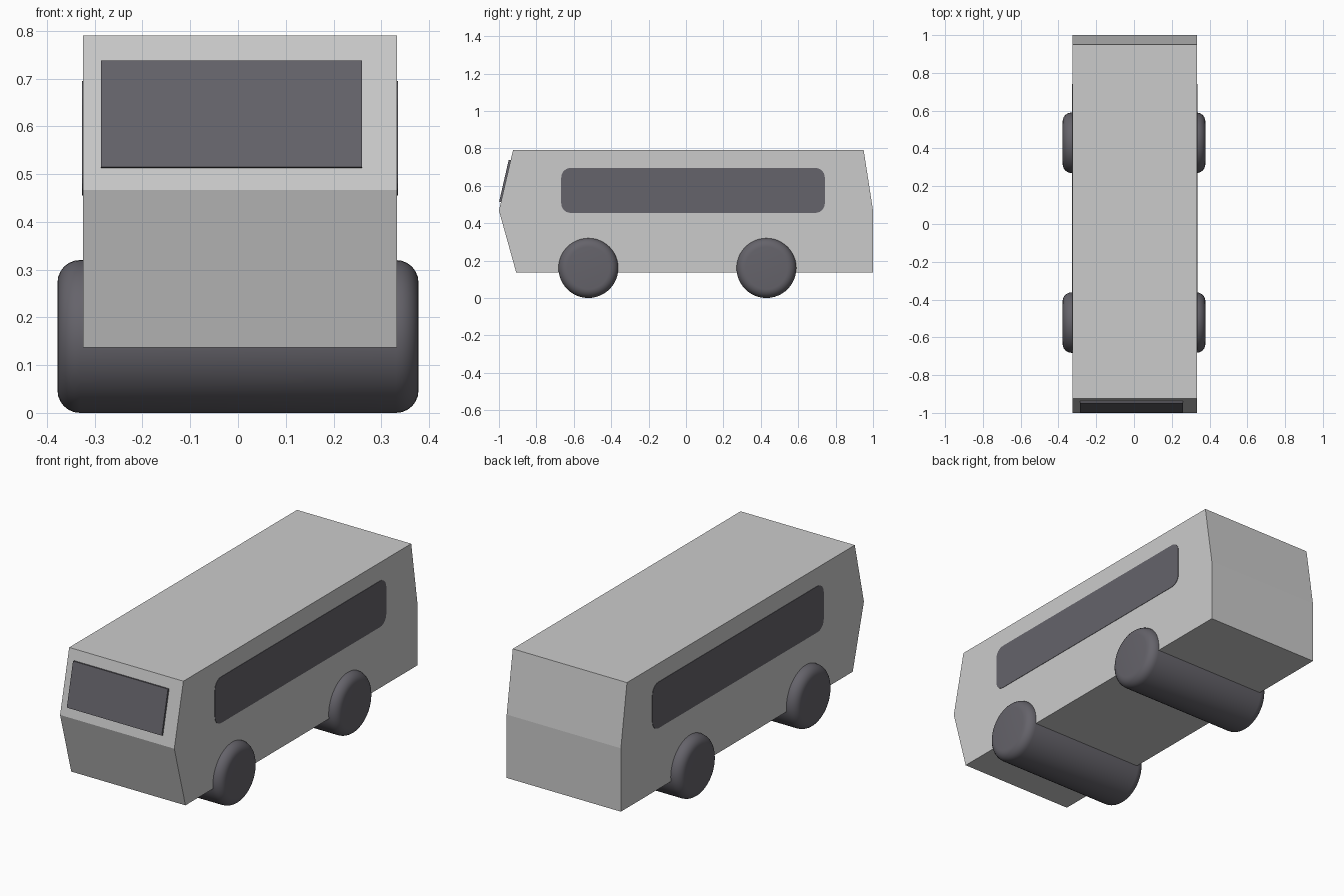
import bpy, bmesh, math
from mathutils import Matrix

if "Cube" in bpy.data.objects:
    bpy.data.objects.remove(bpy.data.objects["Cube"])

dark = bpy.data.materials.new("dark_trim")
dark.diffuse_color = (0.13, 0.125, 0.145, 1)
dark.use_nodes = True
dark.node_tree.nodes["Principled BSDF"].inputs["Base Color"].default_value = dark.diffuse_color


def finish(name, bm, mat=None):
    bmesh.ops.recalc_face_normals(bm, faces=bm.faces[:])
    mesh = bpy.data.meshes.new(name)
    bm.to_mesh(mesh)
    bm.free()
    ob = bpy.data.objects.new(name, mesh)
    bpy.context.collection.objects.link(ob)
    if mat:
        mesh.materials.append(mat)
    return ob


def smooth(ob, angle=35):
    bpy.ops.object.select_all(action='DESELECT')
    ob.select_set(True)
    bpy.context.view_layer.objects.active = ob
    bpy.ops.object.shade_smooth_by_angle(angle=math.radians(angle))


def extrude_profile(name, pts, x0, x1, mat=None):
    """Extrude a (y, z) side profile from x0 to x1."""
    bm = bmesh.new()
    face = bm.faces.new([bm.verts.new((x0, y, z)) for y, z in pts])
    new = bmesh.ops.extrude_face_region(bm, geom=[face], use_keep_orig=True)["geom"]
    verts = [g for g in new if isinstance(g, bmesh.types.BMVert)]
    bmesh.ops.translate(bm, verts=verts, vec=(x1 - x0, 0, 0))
    return finish(name, bm, mat)


def rounded_rect(y0, y1, z0, z1, r, n=6):
    pts = []
    corners = [(y1 - r, z1 - r), (y0 + r, z1 - r), (y0 + r, z0 + r), (y1 - r, z0 + r)]
    for k, (cy, cz) in enumerate(corners):
        for i in range(n + 1):
            a = (k + i / n) * math.pi / 2
            pts.append((cy + r * math.cos(a), cz + r * math.sin(a)))
    return pts


# Body shell
X0, X1 = -0.325, 0.333
nose, roof_front = (-1.0, 0.467), (-0.925, 0.79)
extrude_profile("body", [(-0.908, 0.137), nose, roof_front,
                         (0.95, 0.79), (1.0, 0.467), (1.0, 0.137)], X0, X1)

# Side windows, almost flush with the body sides
outline = rounded_rect(-0.667, 0.742, 0.455, 0.695, 0.05)
for name, a, b in (("left_window", X0 - 0.002, X0 + 0.02),
                   ("right_window", X1 - 0.02, X1 + 0.002)):
    extrude_profile(name, outline, a, b, dark)

# Windscreen slab lying on the slanted upper front
extrude_profile("windscreen", [(-0.999, 0.515), (-0.948, 0.738),
                               (-0.930, 0.735), (-0.981, 0.511)], -0.287, 0.26, dark)

# Full-width rounded wheel rollers
R, HALF, BEV, STEPS, SEG = 0.16, 0.378, 0.047, 6, 48
for name, y in (("front_wheels", -0.522), ("rear_wheels", 0.43)):
    bm = bmesh.new()
    bmesh.ops.create_cone(bm, cap_ends=True, segments=SEG, radius1=R, radius2=R,
                          depth=2 * HALF)
    rims = [e for e in bm.edges if abs(e.verts[0].co.z - e.verts[1].co.z) < 1e-5]
    bmesh.ops.bevel(bm, geom=rims, offset=BEV, segments=STEPS, profile=0.5,
                    affect='EDGES')
    bm.transform(Matrix.Translation((0, y, R)) @ Matrix.Rotation(math.pi / 2, 4, 'Y'))
    smooth(finish(name, bm, dark))
